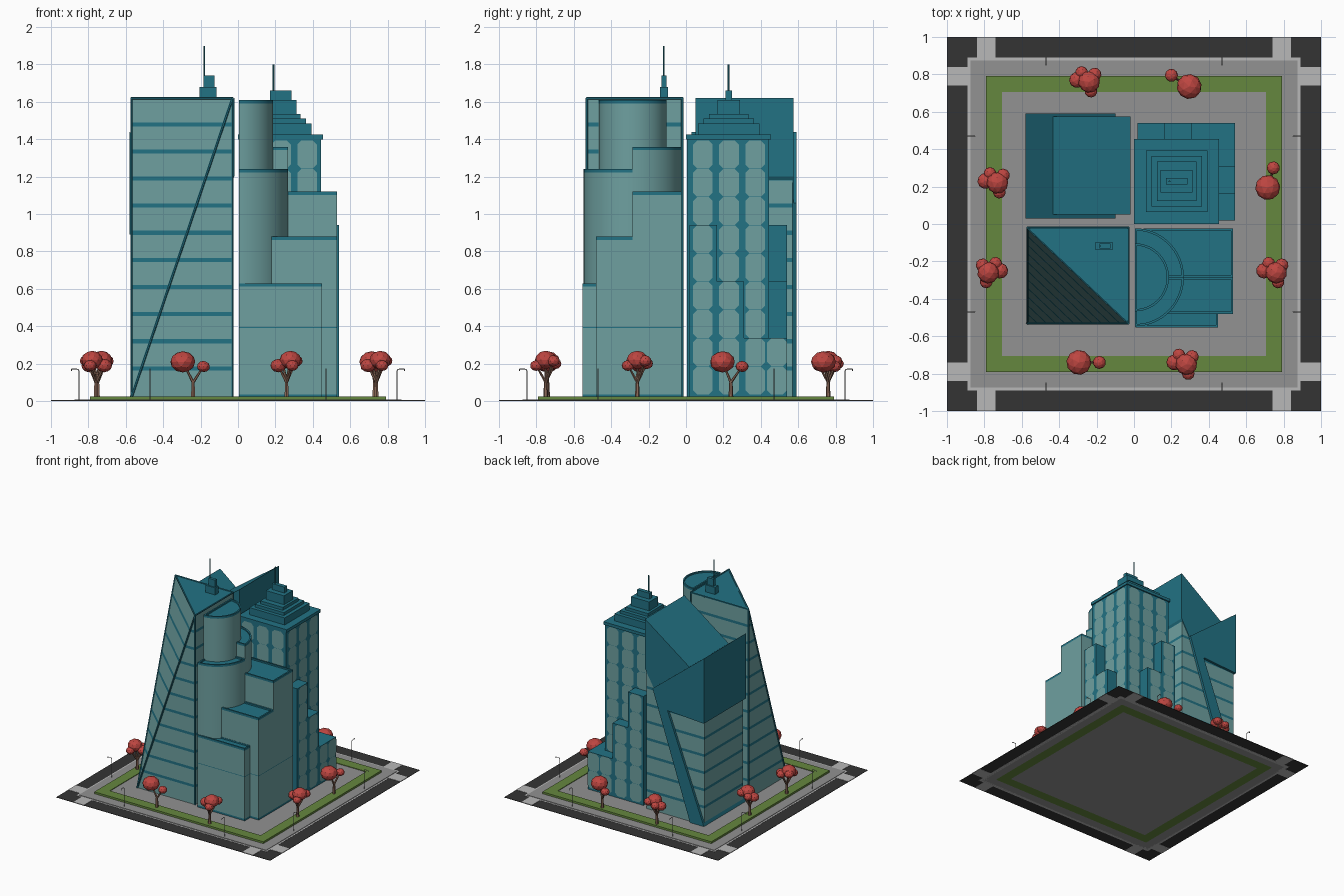
import bpy, bmesh, math, random
from mathutils import Vector, Matrix

random.seed(4)
if "Cube" in bpy.data.objects:
    bpy.data.objects.remove(bpy.data.objects["Cube"])


def material(name, r, g, b):
    lin = [((c / 255 + 0.055) / 1.055) ** 2.4 for c in (r, g, b)] + [1]
    m = bpy.data.materials.new(name)
    m.use_nodes = True
    m.diffuse_color = lin
    m.node_tree.nodes["Principled BSDF"].inputs["Base Color"].default_value = lin
    return m


TEAL = material("teal cladding", 34, 114, 132)
GLASS = material("pale glass", 110, 160, 160)
ROAD = material("asphalt", 52, 52, 52)
PAVING = material("grey paving", 146, 146, 146)
LIGHT = material("light crossing", 184, 184, 184)
GRASS = material("grass green", 101, 135, 62)
LEAF = material("red leaves", 190, 70, 65)
BARK = material("brown bark", 140, 105, 88)
METAL = material("lamp metal", 130, 130, 130)


def finish(name, bm, mats, rule=None):
    bm.normal_update()
    if rule:
        for f in bm.faces:
            f.material_index = rule(f)
    mesh = bpy.data.meshes.new(name)
    bm.to_mesh(mesh)
    bm.free()
    for m in mats:
        mesh.materials.append(m)
    ob = bpy.data.objects.new(name, mesh)
    bpy.context.collection.objects.link(ob)
    return ob


def smooth(ob):
    bpy.ops.object.select_all(action='DESELECT')
    ob.select_set(True)
    bpy.context.view_layer.objects.active = ob
    bpy.ops.object.shade_smooth_by_angle(angle=math.radians(30))


def prism_mesh(pts, a, b, axis='Z', bm=None):
    """Extrude a flat outline between a and b along Z or Y."""
    bm = bm or bmesh.new()
    place = (lambda p, h: (p[0], p[1], h)) if axis == 'Z' else (lambda p, h: (p[0], h, p[1]))
    face = bm.faces.new([bm.verts.new(place(p, a)) for p in pts])
    ext = bmesh.ops.extrude_face_region(bm, geom=[face])["geom"]
    move = Vector(place((0, 0), b - a))
    bmesh.ops.translate(bm, vec=move, verts=[v for v in ext if isinstance(v, bmesh.types.BMVert)])
    bmesh.ops.recalc_face_normals(bm, faces=bm.faces[:])
    return bm


def rect(x0, x1, y0, y1):
    return [(x0, y0), (x1, y0), (x1, y1), (x0, y1)]


def box(name, x0, x1, y0, y1, z0, z1, mat):
    return finish(name, prism_mesh(rect(x0, x1, y0, y1), z0, z1), [mat])


def slice_z(bm, heights):
    for z in heights:
        bmesh.ops.bisect_plane(bm, geom=bm.verts[:] + bm.edges[:] + bm.faces[:],
                               plane_co=(0, 0, z), plane_no=(0, 0, 1))


def add_rod(bm, p, q, r, r2=None, sides=6):
    p, q = Vector(p), Vector(q)
    d = q - p
    m = Matrix.Translation((p + q) / 2) @ d.to_track_quat('Z', 'Y').to_matrix().to_4x4()
    bmesh.ops.create_cone(bm, cap_ends=True, segments=sides, radius1=r,
                          radius2=r2 or r, depth=d.length, matrix=m)


def rods(name, pairs, r, mat):
    bm = bmesh.new()
    for p, q in pairs:
        add_rod(bm, p, q, r)
    return finish(name, bm, [mat])


# Ground: concentric square rings, crossings at the corners
def ring(name, outer, inner, z0, z1, mat):
    bm = bmesh.new()
    o, i = rect(-outer, outer, -outer, outer), rect(-inner, inner, -inner, inner)
    for k in range(4):
        n = (k + 1) % 4
        prism_mesh([o[k], o[n], i[n], i[k]], z0, z1, bm=bm)
    return finish(name, bm, [mat])


ring("road", 1, 0.88, 0.001, 0.004, ROAD)
ring("kerb", 0.89, 0.86, 0, 0.005, LIGHT)
ring("sidewalk", 0.875, 0.79, 0, 0.009, PAVING)
ring("grass_border", 0.79, 0.705, 0, 0.025, GRASS)
box("plaza", -0.705, 0.705, -0.705, 0.705, 0, 0.02, PAVING)
for sx in (-1, 1):
    for sy in (-1, 1):
        for x0, x1, y0, y1 in ((.74, .84, .87, 1), (.87, 1, .74, .84), (.83, .89, .83, .89)):
            xs, ys = sorted((sx * x0, sx * x1)), sorted((sy * y0, sy * y1))
            box("crossing", *xs, *ys, 0, 0.006, LIGHT)

# Floor bands shared by the two banded towers
FLOOR, STEP, HALF = 0.03, 0.145, 0.011
levels = [FLOOR + STEP * k for k in range(1, 11)]


def banded(name, bm):
    slice_z(bm, [z + s for z in levels for s in (-HALF, HALF)])

    def rule(f):
        z = f.calc_center_median().z
        return 0 if f.normal.z > 0.9 or any(abs(z - v) < HALF for v in levels) else 1
    return finish(name, bm, [TEAL, GLASS], rule)


# Front left tower: box with one corner sliced off by a slanted plane
L, R, F, B, TOP = -0.57, -0.03, -0.53, -0.02, 1.62
bm = bmesh.new()
corners = [(x, y, 0.02) for x, y in rect(L, R, F, B)] + [(R, F, TOP), (R, B, TOP), (L, B, TOP)]
for c in corners:
    bm.verts.new(c)
bmesh.ops.convex_hull(bm, input=bm.verts[:])
bmesh.ops.dissolve_limit(bm, angle_limit=0.01, verts=bm.verts[:], edges=bm.edges[:])
banded("sliced_tower", bm)
c = corners
rods("sliced_tower_trim", [(c[0], c[4]), (c[0], c[6]), (c[4], c[6]), (c[4], c[5]), (c[5], c[6]),
                           (c[1], c[4]), (c[2], c[5]), (c[3], c[6])], 0.007, TEAL)
box("sliced_tower_plant_room", -0.205, -0.115, -0.14, -0.095, TOP, 1.68, TEAL)
box("sliced_tower_plant_top", -0.185, -0.125, -0.13, -0.105, 1.68, 1.74, TEAL)
rods("sliced_tower_mast", [((-0.18, -0.118, 1.7), (-0.18, -0.118, 1.9))], 0.004, TEAL)

# Back left tower: banded body, wedge crown and a folded ribbon frame
banded("folded_tower_body", prism_mesh(
    [(-.57, .02), (-.03, .02), (-.03, 1.22), (-.3, 1.15), (-.57, .95)], 0.055, 0.57, 'Y'))
finish("folded_tower_crown", prism_mesh(
    [(-.44, 1.32), (-.1, 1.06), (-.02, 1.2), (-.02, TOP)], 0.05, 0.575, 'Y'), [TEAL])
finish("folded_tower_ribbon", prism_mesh(
    [(-.58, .02), (-.45, .02), (-.1, 1.06), (-.58, 1.44), (-.58, .89), (-.24, .91)],
    0.03, 0.59, 'Y'), [TEAL])

# Back right tower: stepped roof, lower side wings, columns of panes
ROW, BASE = 0.151, 0.035
panes = bmesh.new()


def pane_column(axis, sign, face, centre, rows, first=0):
    w, h, k = 0.053, ROW / 2 - 0.001, 0.022
    outline = [(w - k, -h), (w, k - h), (w, h - k), (w - k, h),
               (k - w, h), (-w, h - k), (-w, k - h), (k - w, -h)]
    off = face + sign * 0.003
    for n in range(first, rows):
        z = BASE + ROW * (n + 0.5)
        pts = [(off, centre + u, z + v) if axis == 'x' else (centre + u, off, z + v)
               for u, v in outline]
        f = panes.faces.new([panes.verts.new(p) for p in pts])
        f.normal_update()
        if f.normal['xy'.index(axis)] * sign < 0:
            f.normal_flip()


box("stepped_tower_body", 0.01, 0.445, 0.005, 0.445, 0.02, 1.4, TEAL)
columns = (0.09, 0.23, 0.37)
for axis, near in (('x', 0.01), ('y', 0.005)):
    for c, wing_rows in zip(columns, (6, 4, 2)):
        pane_column(axis, -1, near, c, 9)
        pane_column(axis, 1, 0.445, c, 9, wing_rows)
        pane_column(axis, 1, 0.54, c, wing_rows)
    pane_column(axis, 1, 0.54, 0.487, 2)
    for a, b, rows in ((0.02, 0.165, 6), (0.165, 0.31, 4)):
        span, out = (a, b), (0.44, 0.54)
        xs, ys = (out, span) if axis == 'x' else (span, out)
        box("stepped_tower_wing", *xs, *ys, 0.02, BASE + ROW * rows, TEAL)
box("stepped_tower_corner", 0.3, 0.54, 0.3, 0.54, 0.02, BASE + ROW * 2, TEAL)
finish("stepped_tower_panes", panes, [GLASS])
z = 1.4
for hx, hy, top in ((.227, .227, 1.425), (.165, .165, 1.485), (.135, .135, 1.51),
                    (.105, .105, 1.535), (.085, .06, 1.61), (.058, .017, 1.66)):
    box("stepped_tower_tier", .228 - hx, .228 + hx, .228 - hy, .228 + hy, z, top, TEAL)
    z = top
rods("stepped_tower_mast", [((0.19, 0.228, 1.62), (0.19, 0.228, 1.8))], 0.005, TEAL)


# Front right tower: glass blocks and drums with rimmed, sunken roofs
def glass_block(name, pts, z0, z1):
    bm = prism_mesh(pts, z0, z1)
    top = [f for f in bm.faces if f.normal.z > 0.9]
    bmesh.ops.inset_region(bm, faces=top, thickness=0.012, use_even_offset=True)
    ext = bmesh.ops.extrude_face_region(bm, geom=top)["geom"]
    bmesh.ops.delete(bm, geom=top, context='FACES')
    bmesh.ops.translate(bm, vec=(0, 0, -0.012), verts=[v for v in ext if isinstance(v, bmesh.types.BMVert)])
    slice_z(bm, (0.036, 0.39, 0.395, z1 - 0.018))

    def rule(f):
        z = f.calc_center_median().z
        return 0 if abs(f.normal.z) > .9 or z > z1 - .018 or z < .036 or .39 < z < .395 else 1
    smooth(finish(name, bm, [TEAL, GLASS], rule))


def sector(r, a0, a1, x=0.005, y=-0.285):
    angles = [math.radians(a0 + (a1 - a0) * k / 24) for k in range(25)]
    arc = [(x + r * math.cos(a), y + r * math.sin(a)) for a in angles]
    return arc if a1 - a0 == 180 else arc + [(x, y)]


glass_block("drum_top", sector(0.182, -90, 90), 1.2, 1.61)
glass_block("drum_back", sector(0.262, 0, 90), 0.02, 1.36)
glass_block("drum_front", sector(0.262, -90, 0), 0.02, 1.24)
glass_block("tall_block", rect(0.05, 0.53, -0.285, -0.025), 0.02, 1.12)
glass_block("middle_block", rect(0.1, 0.53, -0.48, -0.285), 0.02, 0.88)
glass_block("low_block", rect(0.008, 0.45, -0.553, -0.47), 0.02, 0.63)


# Trees: forked trunk with faceted leaf clumps
def tree(x, y, clumps):
    leaves, trunk = bmesh.new(), bmesh.new()
    fork = Vector((x, y, 0.1))
    add_rod(trunk, (x, y, 0.02), fork, 0.013, 0.009)
    for dx, dy, z, r in clumps:
        p = Vector((x + dx, y + dy, z))
        add_rod(trunk, fork, p, 0.008, 0.005)
        spin = Matrix.Rotation(random.uniform(0, 6), 4, 'Z') @ Matrix.Diagonal((1, 1, 0.85, 1))
        bmesh.ops.create_icosphere(leaves, subdivisions=2, radius=r, matrix=Matrix.Translation(p) @ spin)
    finish("tree_leaves", leaves, [LEAF])
    finish("tree_trunk", trunk, [BARK])


def pair(ax, ay, bx, by):
    return [(ax, ay, 0.21, 0.067), (bx, by, 0.185, 0.035)]


def cluster(s):
    return [(0.02 * s, 0, 0.22, 0.058), (-.045 * s, .01, 0.19, 0.042), (.05 * s, .04, 0.215, 0.036),
            (-.02 * s, .05, 0.2, 0.034), (0.03 * s, -.05, 0.19, 0.034)]


tree(-0.24, -0.74, pair(-0.055, 0, 0.055, 0))
tree(0.25, 0.76, pair(0.045, -0.025, -0.05, 0.035))
tree(0.73, 0.24, pair(-0.015, -0.045, 0.015, 0.06))
for x, y, s in ((-.26, .76, 1), (-.75, .22, 1), (-.76, -.26, -1), (.74, -.26, 1), (.26, -.75, 1)):
    tree(x, y, cluster(s))

# Street lamps along the sidewalk
for a in (-0.47, 0.47):
    for s in (-1, 1):
        for swap in (False, True):
            path = [(a, s * .85, 0), (a, s * .85, .165), (a, s * .86, .172), (a, s * .89, .172), (a, s * .89, .162)]
            path = [(p[1], p[0], p[2]) if swap else p for p in path]
            rods("street_lamp", list(zip(path, path[1:])), 0.0025, METAL)
